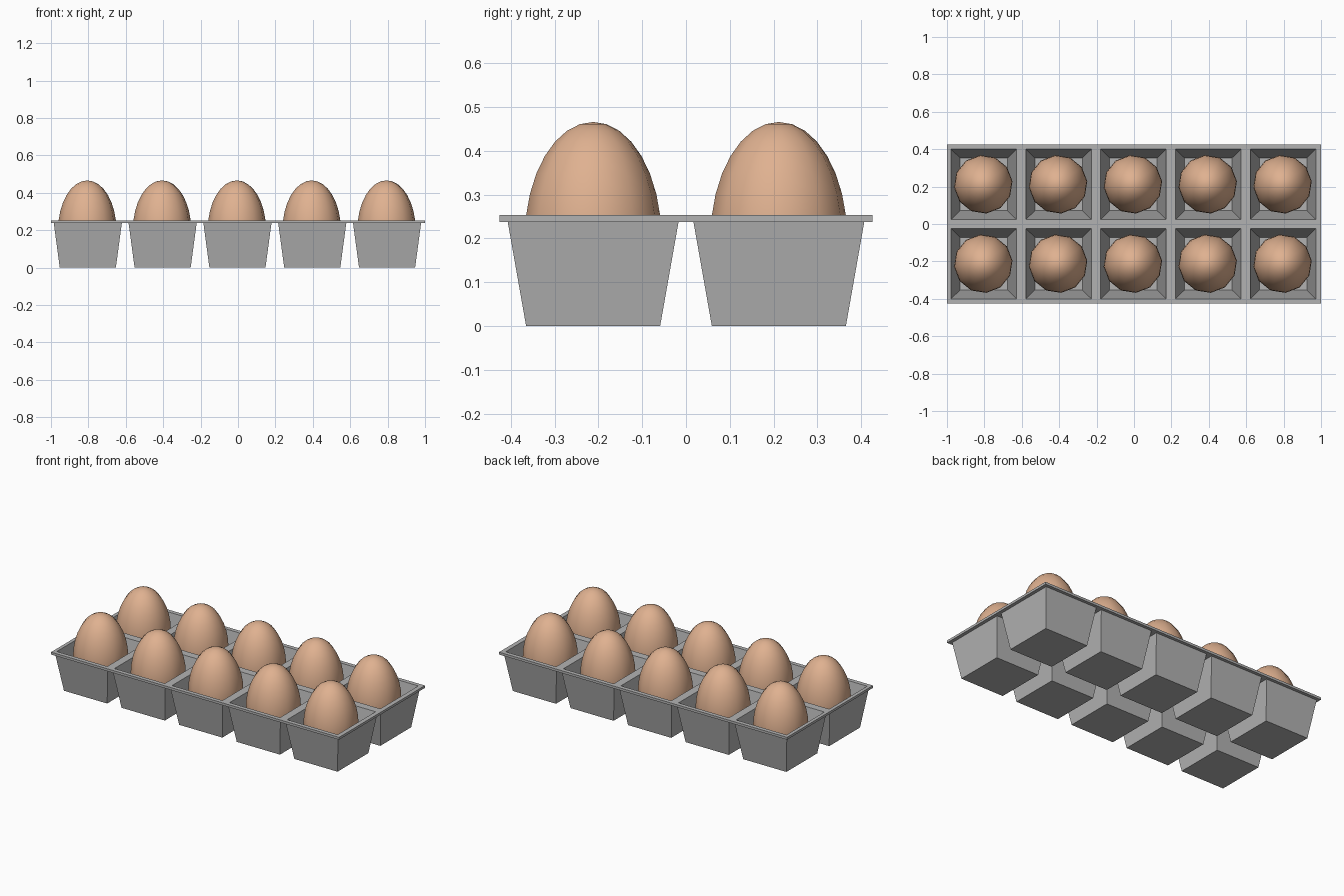
import bpy, bmesh, math

if "Cube" in bpy.data.objects:
    bpy.data.objects.remove(bpy.data.objects["Cube"])

COLS = [-0.803 + 0.4 * i for i in range(5)]
ROWS = [-0.212, 0.212]
RIM_X, RIM_Y, RIM_TOP, RIM_LOW = 1.0, 0.426, 0.253, 0.238


def material(name, color):
    m = bpy.data.materials.new(name)
    m.use_nodes = True
    m.diffuse_color = (*color, 1)
    m.node_tree.nodes["Principled BSDF"].inputs["Base Color"].default_value = (*color, 1)
    return m


def finish(name, bm, mat):
    mesh = bpy.data.meshes.new(name)
    bm.to_mesh(mesh)
    bm.free()
    mesh.materials.append(mat)
    obj = bpy.data.objects.new(name, mesh)
    bpy.context.collection.objects.link(obj)
    return obj


def rect(cx, cy, hx, hy, z):
    return [(cx - hx, cy - hy, z), (cx + hx, cy - hy, z),
            (cx + hx, cy + hy, z), (cx - hx, cy + hy, z)]


def add_face(bm, points, flip=False):
    verts = [bm.verts.new(p) for p in points]
    bm.faces.new(verts[::-1] if flip else verts)


def pocketed_sheet(bm, z, mouth, floor, floor_z, flip):
    """Flat sheet with a tapered pocket sunk at every cell."""
    xs = [-RIM_X] + [c + s * mouth[0] for c in COLS for s in (-1, 1)] + [RIM_X]
    ys = [-RIM_Y] + [r + s * mouth[1] for r in ROWS for s in (-1, 1)] + [RIM_Y]
    for i in range(len(xs) - 1):
        for j in range(len(ys) - 1):
            if i % 2 and j % 2:
                cx, cy = COLS[i // 2], ROWS[j // 2]
                top = rect(cx, cy, *mouth, z)
                low = rect(cx, cy, *floor, floor_z)
                add_face(bm, low, flip)
                for k in range(4):
                    n = (k + 1) % 4
                    add_face(bm, [top[k], top[n], low[n], low[k]], flip)
            else:
                add_face(bm, [(xs[i], ys[j], z), (xs[i + 1], ys[j], z),
                              (xs[i + 1], ys[j + 1], z), (xs[i], ys[j + 1], z)], flip)


grey = material("grey_cardboard", (0.45, 0.45, 0.45))
tan = material("brown_eggshell", (0.74, 0.44, 0.28))

# Tray: inner skin, outer skin and the rim edge
bm = bmesh.new()
pocketed_sheet(bm, RIM_TOP, (0.175, 0.188), (0.127, 0.141), 0.02, False)
pocketed_sheet(bm, RIM_LOW, (0.182, 0.195), (0.15, 0.153), 0.0, True)
upper = rect(0, 0, RIM_X, RIM_Y, RIM_TOP)
lower = rect(0, 0, RIM_X, RIM_Y, RIM_LOW)
for k in range(4):
    n = (k + 1) % 4
    add_face(bm, [lower[k], lower[n], upper[n], upper[k]])
bmesh.ops.remove_doubles(bm, verts=bm.verts[:], dist=0.0001)
finish("egg_tray", bm, grey)

# Eggs: sphere stretched more above the widest ring than below
WIDEST, RADIUS, ABOVE, BELOW = 0.2, 0.157, 0.266, 0.18
for r, y in enumerate(ROWS):
    for c, x in enumerate(COLS):
        bm = bmesh.new()
        bmesh.ops.create_uvsphere(bm, u_segments=12, v_segments=16, radius=1)
        for v in bm.verts:
            v.co.x *= RADIUS
            v.co.y *= RADIUS
            v.co.z *= ABOVE if v.co.z > 0 else BELOW
        for f in bm.faces:
            f.smooth = True
        egg = finish(f"egg_{'front' if r == 0 else 'back'}_{c + 1}", bm, tan)
        egg.location = (x - 0.003, y, WIDEST)
        egg.rotation_euler.z = math.radians(6)
